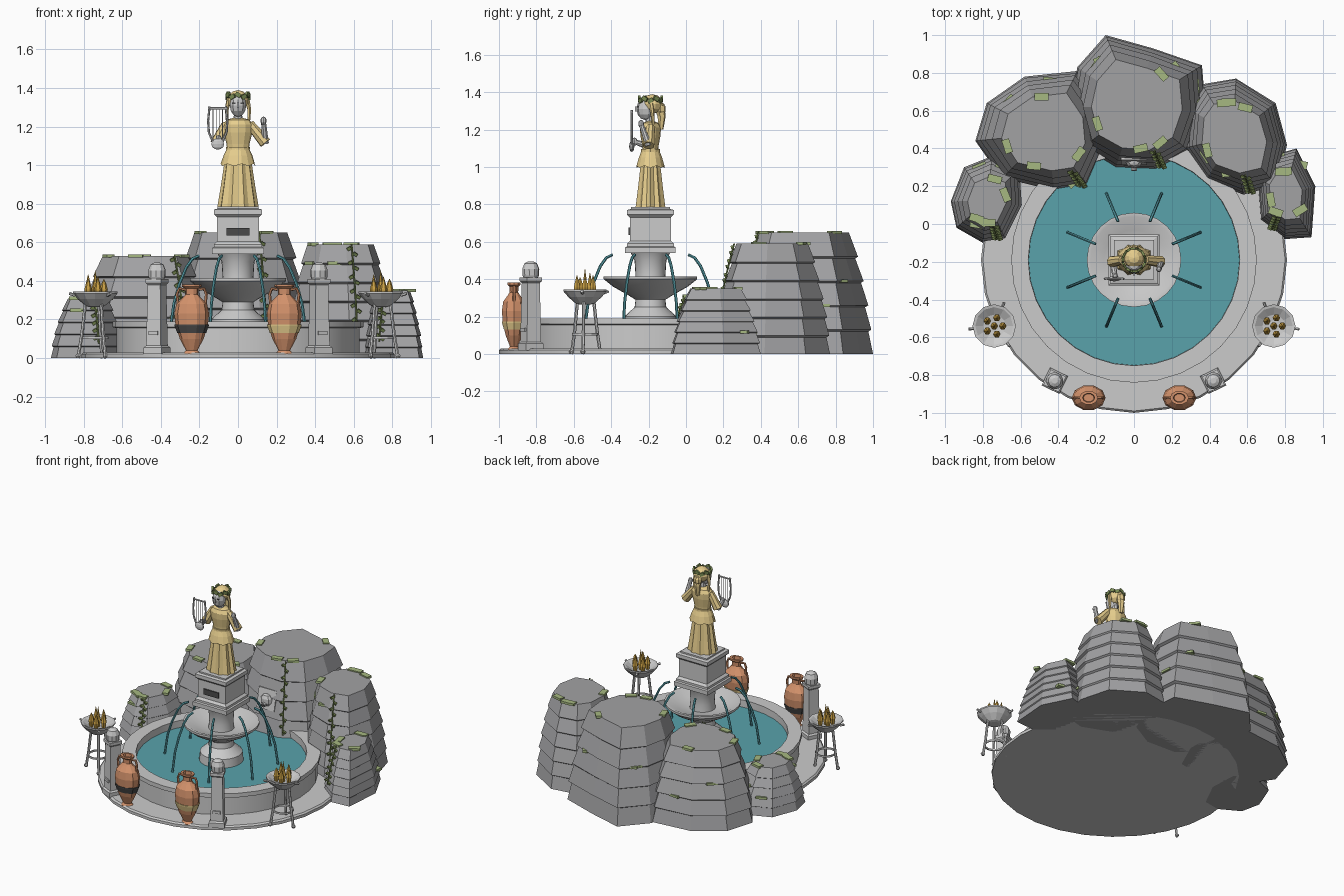
import bpy, bmesh, math, random
from mathutils import Vector, Matrix, Euler

if "Cube" in bpy.data.objects:
    bpy.data.objects.remove(bpy.data.objects["Cube"])
random.seed(4)
CY = -0.19                                   # fountain axis in y
COL = dict(gold=(.80, .62, .27, 1), clay=(.66, .29, .15, 1), water=(.10, .36, .41, 1),
           moss=(.38, .48, .22, 1), leaf=(.20, .27, .09, 1), dark=(.07, .07, .07, 1),
           flame=(.60, .36, .06, 1), rock=(.36, .36, .37, 1))
MATS = {}
for key, c in COL.items():
    MATS[key] = bpy.data.materials.new(key)
    MATS[key].diffuse_color = c


def finish(name, bm, col=None, loc=(0, 0, 0), rot=(0, 0, 0), scale=(1, 1, 1), smooth=False):
    bmesh.ops.recalc_face_normals(bm, faces=bm.faces)
    me = bpy.data.meshes.new(name)
    bm.to_mesh(me)
    bm.free()
    ob = bpy.data.objects.new(name, me)
    bpy.context.collection.objects.link(ob)
    ob.location, ob.rotation_euler, ob.scale = loc, rot, scale
    if col:
        me.materials.append(MATS[col])
    if smooth:
        bpy.ops.object.select_all(action='DESELECT')
        ob.select_set(True)
        bpy.context.view_layer.objects.active = ob
        bpy.ops.object.shade_smooth_by_angle(angle=math.radians(35))
    return ob


def skin(bm, rings, cap=True):
    rings = [[bm.verts.new(p) for p in r] for r in rings]
    n = len(rings[0])
    for a, b in zip(rings, rings[1:]):
        for i in range(n):
            bm.faces.new((a[i], a[(i + 1) % n], b[(i + 1) % n], b[i]))
    if cap:
        bm.faces.new(rings[0])
        bm.faces.new(rings[-1])


def lathe(name, prof, n=12, col=None, phase=0.0, cap=True, **kw):
    bm = bmesh.new()
    skin(bm, [[(r * math.cos(phase + k * math.tau / n), r * math.sin(phase + k * math.tau / n), z)
               for k in range(n)] for r, z in prof], cap)
    return finish(name, bm, col, **kw)


def box(name, size, loc, col=None, rot=(0, 0, 0)):
    bm = bmesh.new()
    bmesh.ops.create_cube(bm, size=1)
    return finish(name, bm, col, loc, rot, size)


def ball(name, size, loc, col=None, seg=10, rot=(0, 0, 0)):
    bm = bmesh.new()
    bmesh.ops.create_uvsphere(bm, u_segments=seg, v_segments=seg // 2 + 1, radius=1)
    return finish(name, bm, col, loc, rot, size)


def tube(name, pts, r, n=6, col=None, r2=None, **kw):
    pts = [Vector(p) for p in pts]
    bm, rings = bmesh.new(), []
    for i, p in enumerate(pts):
        d = (pts[min(i + 1, len(pts) - 1)] - pts[max(i - 1, 0)]).normalized()
        side = d.cross(Vector((0.31, 0.95, 0.05))).normalized()
        up = d.cross(side)
        rad = r + ((r2 if r2 is not None else r) - r) * i / (len(pts) - 1)
        rings.append([p + rad * (side * math.cos(k * math.tau / n) + up * math.sin(k * math.tau / n))
                      for k in range(n)])
    skin(bm, rings)
    return finish(name, bm, col, **kw)


# plinth, basin and water
lathe("plinth", [(.81, 0), (.81, .02), (.80, .03)], 28, loc=(0, CY, 0), phase=-math.pi / 2, smooth=True)
lathe("basin_wall", [(.63, .02), (.63, .155), (.65, .16), (.65, .19), (.56, .19), (.555, .05), (.555, .02), (.63, .02)],
      32, cap=False, loc=(0, CY, 0), smooth=True)
lathe("pool_water", [(.56, .10), (.56, .14)], 32, "water", loc=(0, CY, 0))
# central bowl on a stem
lathe("fountain_bowl", [(.15, .1), (.14, .2), (.085, .25), (.08, .29), (.12, .315), (.20, .36), (.25, .40), (.25, .415),
                        (.23, .415), (.16, .38), (.085, .37), (.08, .42), (.085, .5), (.105, .54)],
      24, loc=(0, CY, 0), smooth=True)
# eight arcing jets
for k in range(8):
    a = math.radians(22.5 + 45 * k)
    arc = [(.22, .53), (.255, .515), (.29, .47), (.33, .38), (.36, .28), (.38, .14)]
    tube("water_jet", [(r * math.cos(a), CY + r * math.sin(a), z) for r, z in arc], .008, 6, "water")
# square pedestal
q = math.sqrt(2)
lathe("pedestal", [(h * q, z) for h, z in [(.135, .54), (.135, .57), (.125, .575), (.125, .59), (.11, .605), (.11, .73),
      (.12, .74), (.125, .745), (.125, .77), (.105, .775), (.105, .785)]], 4, phase=math.pi / 4, loc=(0, CY, 0))
box("pedestal_panel", (.12, .012, .04), (0, CY - .112, .655), "dark")

# statue: pleated skirt, tunic, torso
bm = bmesh.new()
skin(bm, [[(r * (1 + .07 * (-1) ** k) * math.cos(k * math.tau / 20), r * .78 * (1 + .07 * (-1) ** k) *
            math.sin(k * math.tau / 20), z) for k in range(20)] for r, z in [(.1, .785), (.085, .88), (.065, 1.02)]])
finish("statue_skirt", bm, "gold", (0, CY, 0))
bm = bmesh.new()
skin(bm, [[(r * math.cos(k * math.tau / 14), r * .85 * math.sin(k * math.tau / 14), z + (.012 if k % 2 and r > .08 else 0))
           for k in range(14)] for r, z in [(.09, .995), (.075, 1.05), (.056, 1.09)]])
finish("statue_overskirt", bm, "gold", (0, CY, 0))
lathe("statue_torso", [(.056, 1.08), (.06, 1.11), (.075, 1.17), (.078, 1.21), (.06, 1.235), (.025, 1.245)], 12, "gold",
      loc=(0, CY, 0), scale=(1, .72, 1))
lathe("statue_belt", [(.061, 1.08), (.061, 1.095)], 12, "gold", loc=(0, CY, 0), scale=(1, .85, 1))
lathe("statue_neck", [(.023, 1.23), (.021, 1.28)], 8, loc=(0, CY - .005, 0))
# head, hair and wreath
ball("statue_head", (.045, .05, .06), (0, CY - .025, 1.31))
box("statue_nose", (.012, .016, .028), (0, CY - .074, 1.31))
for s in (-1, 1):
    box("statue_eye", (.015, .008, .008), (s * .02, CY - .066, 1.322), "dark")
    tube("hair_lock", [(s * .045, CY + .0, 1.35), (s * .058, CY + .01, 1.29), (s * .055, CY + .015, 1.21)], .014, 6, "gold", .007)
ball("statue_hair", (.056, .056, .052), (0, CY + .01, 1.337), "gold")
ball("hair_bun", (.03, .028, .035), (0, CY + .055, 1.31), "gold", 8)
tube("hair_back", [(0, CY + .045, 1.33), (0, CY + .06, 1.27), (0, CY + .055, 1.2)], .03, 6, "gold", .014)
for k in range(12):
    a = k * math.tau / 12
    box("wreath_leaf", (.012, .03, .022), (.058 * math.cos(a), CY + .06 * math.sin(a), 1.355 + .01 * (k % 2)),
        "leaf", (.5 * (-1) ** k, 0, a))
# arms
for s, elbow, hand in ((-1, (-.115, CY - .01, 1.11), (-.10, CY - .085, 1.135)), (1, (.142, CY - .01, 1.115), (.132, CY - .05, 1.23))):
    tube("arm_sleeve", [(s * .06, CY, 1.215), elbow], .024, 8, "gold", .032)
    tube("arm_forearm", [elbow, hand], .019, 8, None, .013)
    ball("arm_hand", (.016, .016, .022), hand, None, 8)
# lyre
lx, ly = -.105, CY - .1
ball("lyre_body", (.035, .014, .03), (lx, ly, 1.11))
for s in (-1, 1):
    tube("lyre_arm", [(lx + s * .025, ly, 1.12), (lx + s * .046, ly, 1.17), (lx + s * .05, ly, 1.23), (lx + s * .042, ly, 1.305)], .006)
tube("lyre_crossbar", [(lx - .05, ly, 1.295), (lx + .05, ly, 1.295)], .006)
for i in range(4):
    x = lx - .024 + .016 * i
    tube("lyre_string", [(x, ly - .005, 1.11), (x, ly - .005, 1.295)], .0022, 4)


# layered rocks with moss patches and a vine
def rock(outline, height, tiers, top, vine):
    c = sum((Vector(p) for p in outline), Vector((0, 0))) / len(outline)

    def at(p, t, k=0.0):
        return (c + (Vector(p) - c) * (1 - (1 - top) * t ** 1.6 - k)).to_3d() + Vector((0, 0, t * height))
    rings = []
    for i in range(tiers):
        shift = [random.uniform(-.012, .012) for _ in outline]
        for t, k in ((i / tiers, 0), ((i + 1) / tiers - .015, .045)):
            rings.append([at(p, t, k + s * (i > 0)) for p, s in zip(outline, shift)])
    for v in rings[-1]:
        v.z = height
    bm = bmesh.new()
    skin(bm, rings)
    finish("layered_rock", bm, "rock")
    n = len(outline)
    for j in range(8):
        i = random.randrange(n)
        p = Vector(outline[i]).lerp(Vector(outline[(i + 1) % n]), random.uniform(.25, .75))
        d = p - c
        level = tiers if j < 4 else random.randint(2, tiers)
        pos = at(p, level / tiers, .05)
        box("moss_patch", (.04, .075, .016), pos, "moss", (0, 0, math.atan2(d.y, d.x) + random.uniform(-.3, .3)))
    path = [at(vine, t / 8, -.015) for t in range(8, 1, -1)]
    tube("vine_stem", path, .005, 5, "leaf")
    for a, b in zip(path, path[1:]):
        for s in (-1, 1):
            box("vine_leaf", (.022, .012, .016), a.lerp(b, .5 + .2 * s) + Vector((s * .014, -.004, 0)), "leaf", (.4, s * .5, s * .4))


rock([(-.15, 1.0), (.1, .93), (.36, .84), (.38, .6), (.3, .38), (.12, .28), (-.1, .29), (-.28, .4), (-.34, .62), (-.3, .83)],
     .65, 5, .70, (.15, .295))
rock([(-.58, .78), (-.3, .81), (-.16, .62), (-.15, .4), (-.24, .2), (-.42, .17), (-.7, .24), (-.84, .44), (-.78, .64)],
     .53, 5, .68, (-.27, .195))
rock([(.54, .77), (.75, .64), (.81, .42), (.76, .2), (.58, .15), (.38, .23), (.26, .4), (.28, .62), (.36, .74)],
     .59, 6, .66, (.62, .16))
rock([(-.9, .3), (-.75, .36), (-.6, .3), (-.59, .1), (-.68, -.08), (-.8, -.1), (-.94, -.02), (-.97, .12)],
     .31, 5, .58, (-.72, -.085))
rock([(.86, .4), (.96, .2), (.94, -.07), (.8, -.08), (.67, .02), (.65, .25), (.72, .36)], .35, 6, .6, (.73, -.03))
# wall spout on the back rock
box("spout_plaque", (.14, .05, .14), (0, .35, .37), None, (-.2, 0, 0))
ball("spout_head", (.045, .03, .045), (0, .325, .37), None, 8)
tube("spout_pipe", [(0, .34, .355), (0, .285, .345)], .016, 8)
box("spout_mouth", (.024, .006, .012), (0, .284, .345), "dark")

for s in (-1, 1):
    # guardian post
    yaw, px, py = s * .45, s * .42, -.83
    post = dict(loc=(px, py, 0), rot=(0, 0, yaw))
    lathe("post_shaft", [(h * q, z) for h, z in [(.052, .02), (.052, .055), (.042, .065), (.036, .38), (.045, .39), (.045, .41)]],
          4, phase=math.pi / 4, **post)
    lathe("post_head", [(.035, .4), (.044, .42), (.046, .455), (.034, .485), (.015, .495)], 10, **post)
    box("post_band", (.05, .012, .02), (px + s * .018, py - .04, .13), None, (0, 0, yaw))
    # two-handled jar
    ax, ay = s * .24, -.92
    jar = dict(loc=(ax, ay, 0), scale=(1, .75, 1))
    lathe("jar_body", [(.04, .012), (.046, .025), (.03, .04), (.062, .1), (.084, .17), (.09, .23), (.08, .28), (.045, .315),
                       (.032, .33), (.034, .36), (.05, .37), (.05, .382), (.032, .382), (.028, .33)], 10, "clay", **jar)
    lathe("jar_band", [(.075, .13), (.088, .165), (.0895, .175), (.07, .175)], 10, "dark" if s < 0 else "gold", **jar)
    for h in (-1, 1):
        tube("jar_handle", [(ax + h * x, ay, z) for x, z in [(.035, .355), (.065, .36), (.076, .33), (.07, .275)]], .008, 6, "clay")
    # tripod brazier with flames
    bx, by = s * .74, -.54
    lathe("brazier_bowl", [(.03, .265), (.05, .27), (.09, .305), (.115, .335), (.115, .345), (.1, .342), (.06, .315), (.03, .31)],
          12, loc=(bx, by, 0))
    lathe("brazier_ring", [(.062, .1), (.07, .1), (.07, .112), (.062, .112), (.062, .1)], 12, cap=False, loc=(bx, by, 0))
    for k in range(3):
        a = math.pi / 2 + s * .4 + k * math.tau / 3
        u = Vector((math.cos(a), math.sin(a), 0))
        o = Vector((bx, by, 0))
        tube("brazier_leg", [o + u * .05 + Vector((0, 0, .29)), o + u * .07 + Vector((0, 0, .12)), o + u * .09], .009)
        ball("brazier_foot", (.015, .015, .012), o + u * .09 + Vector((0, 0, .012)), None, 6)
        tube("brazier_lug", [o + u * .105 + Vector((0, 0, .325)), o + u * .135 + Vector((0, 0, .335))], .008)
    for k in range(6):
        a, r = k * math.tau / 5, (.045 if k < 5 else 0)
        lathe("flame", [(.012, .31), (.02, .355), (.011, .39), (.001, .41 + .012 * (k % 3) + (.02 if k == 5 else 0))], 6, "flame",
              loc=(bx + r * math.cos(a), by + r * math.sin(a), 0))

for m in bpy.data.materials:
    if m.users and not m.is_grease_pencil:
        m.use_nodes = True
        m.node_tree.nodes["Principled BSDF"].inputs["Base Color"].default_value = m.diffuse_color
